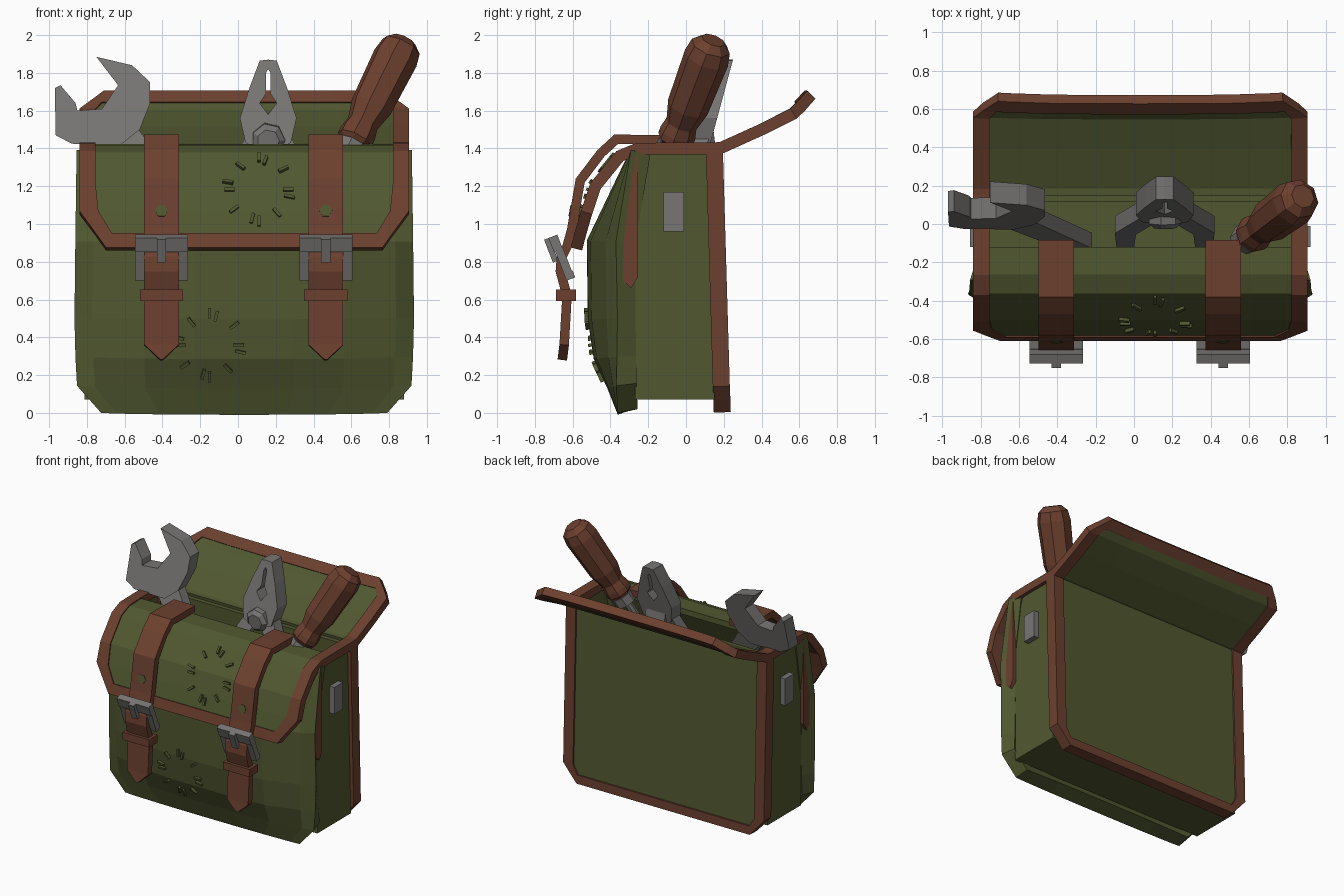
import bpy, bmesh, math
from mathutils import Vector, Matrix

if "Cube" in bpy.data.objects:
    bpy.data.objects.remove(bpy.data.objects["Cube"])


def material(name, rgb):
    m = bpy.data.materials.new(name)
    m.diffuse_color = (*rgb, 1)
    m.use_nodes = True
    m.node_tree.nodes["Principled BSDF"].inputs["Base Color"].default_value = m.diffuse_color
    return m


GREEN = material("olive canvas", (0.082, 0.098, 0.030))
BROWN = material("brown leather", (0.150, 0.051, 0.028))
METAL = material("grey steel", (0.185, 0.180, 0.172))
CX, HALF = 0.033, 0.872      # bag centre and half width


def finish(name, bm, mat, thick=0):
    bmesh.ops.delete(bm, geom=[v for v in bm.verts if not v.link_faces], context='VERTS')
    bmesh.ops.recalc_face_normals(bm, faces=bm.faces)
    me = bpy.data.meshes.new(name)
    bm.to_mesh(me)
    bm.free()
    me.materials.append(mat)
    ob = bpy.data.objects.new(name, me)
    bpy.context.collection.objects.link(ob)
    if thick:
        s = ob.modifiers.new("thickness", 'SOLIDIFY')
        s.thickness, s.offset, s.use_even_offset = thick, 0, True
    return ob


def sheet(name, rows, thick, part, mat, cx=CX, half=HALF, n=6, trim=0.085, caps=(0, 0)):
    """Sheet along rows (y, z, outer inset, inner inset, bulge); part = all, border or middle."""
    bm = bmesh.new()
    grid = []
    for r in rows:
        y, z, o, i, b = tuple(r) + (0, None, 0)[len(r) - 2:]
        i = min(o + trim if i is None else i, half - 0.001)
        xs = [o - half] + [(half - i) * (2 * k / n - 1) for k in range(n + 1)] + [half - o]
        grid.append([bm.verts.new((cx + x, y - b * (1 - (x / half) ** 4), z)) for x in xs])
    last = len(rows) - 2
    for j in range(last + 1):
        for k in range(n + 2):
            edge = k in (0, n + 1) or (caps[0] and j == 0) or (caps[1] and j == last)
            if part == "all" or edge == (part == "border"):
                bm.faces.new((grid[j][k], grid[j][k + 1], grid[j + 1][k + 1], grid[j + 1][k]))
    return finish(name, bm, mat, thick)


def trimmed(name, rows, thick, caps):
    sheet(name + "_trim", rows, thick, "border", BROWN, caps=caps)
    return sheet(name, rows, thick * 0.72, "middle", GREEN, caps=caps)


def box(name, centre, size, mat, matrix=Matrix()):
    bm = bmesh.new()
    bmesh.ops.create_cube(bm, size=1, matrix=matrix @ Matrix.Translation(centre) @ Matrix.Diagonal((*size, 1)))
    return finish(name, bm, mat)


def prism(name, pts, y0, thick, lean, mat, z0=1.43):
    """Front outline (x, z) extruded in depth and leaning back with height."""
    bm = bmesh.new()
    rings = [[bm.verts.new((x, y0 + s * thick / 2 + lean * (z - z0), z)) for x, z in pts] for s in (-1, 1)]
    bm.faces.new(rings[0])
    bm.faces.new(rings[1][::-1])
    for k in range(len(pts)):
        m = (k + 1) % len(pts)
        bm.faces.new((rings[0][k], rings[0][m], rings[1][m], rings[1][k]))
    return finish(name, bm, mat)


def lathe(name, a, b, rings, mat, sides=8):
    """Turned shape: rings (position along a-b, radius)."""
    a, b = Vector(a), Vector(b)
    q = (b - a).to_track_quat('Z', 'Y')
    bm = bmesh.new()
    loops = [[bm.verts.new(a.lerp(b, t) + q @ Vector((r * math.cos(2 * math.pi * k / sides),
              r * math.sin(2 * math.pi * k / sides), 0))) for k in range(sides)] for t, r in rings]
    bm.faces.new(loops[0])
    bm.faces.new(loops[-1])
    for p, c in zip(loops, loops[1:]):
        for k in range(sides):
            m = (k + 1) % sides
            bm.faces.new((p[k], p[m], c[m], c[k]))
    return finish(name, bm, mat)


# Bag panels
trimmed("back_panel", [(.192, .003, .12, .17), (.19, .07, .06, .125), (.187, .14), (.15, 1.40)], .09, (1, 0))
trimmed("back_flap", [(.15, 1.40), (.19, 1.405), (.40, 1.50), (.57, 1.585, 0, .085, .01),
                      (.615, 1.625, .05, .12, .02), (.675, 1.685, .13, .18, .025)], .062, (0, 1))
front = sheet("front_panel", [(-.31, .01, .12, .2), (-.315, .15, 0, .09, .05), (-.315, .3, 0, .09, .12),
                              (-.315, .5, 0, .09, .15), (-.32, .9, 0, .09, .15), (-.24, 1.38)],
              .11, "all", GREEN)
lid = trimmed("front_lid", [(-.12, 1.40), (-.26, 1.397), (-.35, 1.36), (-.48, 1.20), (-.527, 1.06, .0, .1),
                            (-.56, .945, .085, .17), (-.58, .868, .14, .2)], .062, (0, 1))

# Side walls, rims, corner strips and side plates
for side, tag in ((-1, "left"), (1, "right")):
    box(tag + "_wall", (CX + side * .825, -.06, .72), (.04, .42, 1.3), GREEN)
    box(tag + "_rim", (CX + side * (HALF - .0425), .03, 1.40), (.085, .31, .062), BROWN)
    strip = prism(tag + "_corner_strip", [(-.255, 1.37), (-.255, .72), (-.29, .66), (-.335, .70), (-.325, 1.1), (-.27, 1.37)],
                  0, .03, 0, BROWN)
    strip.matrix_world = Matrix.Translation((CX + side * .862, 0, 0)) @ Matrix.Rotation(math.pi / 2, 4, 'Z')
    box(tag + "_side_plate", (CX + side * .86, -.065, 1.065), (.055, .11, .21), METAL)
box("floor", (CX, -.06, .085), (1.67, .42, .03), GREEN)

# Straps, buckles and keeper loops
straps = []
for cx, tag in ((-.405, "left"), (.465, "right")):
    straps.append(sheet(tag + "_strap", [(-.085, 1.445), (-.22, 1.447), (-.37, 1.448), (-.45, 1.375), (-.56, 1.23),
                  (-.605, .97), (-.63, .88), (-.66, .82), (-.665, .75), (-.63, .62), (-.645, .36), (-.655, .28, .085)],
                  .05, "all", BROWN, cx=cx, half=.092, n=1, trim=.02))
    m = Matrix.Translation((cx, -.655, .82)) @ Matrix.Rotation(.37, 4, 'X')
    box(tag + "_buckle_top", (0, -.005, .085), (.28, .05, .08), METAL, m)
    for s in (-1, 1):
        box(tag + "_buckle_side", (s * .115, 0, -.035), (.05, .045, .17), METAL, m)
        box(tag + "_buckle_foot", (s * .095, .012, -.1), (.09, .03, .04), METAL, m)
    box(tag + "_buckle_tongue", (0, -.04, .06), (.05, .03, .13), METAL, m)
    box(tag + "_keeper_loop", (cx, -.635, .622), (.23, .105, .06), BROWN)

# Stitched patches and strap holes, laid on the surface below them
bpy.context.view_layer.update()


def on_surface(ob, x, z):
    hit, loc, nor, _ = ob.ray_cast(Vector((x, -2, z)), Vector((0, 1, 0)))
    return (loc, nor) if hit else (Vector((x, -.5, z)), Vector((0, -1, 0)))


for ob, px, pz, tag in ((lid, .11, 1.18, "lid"), (front, -.15, .36, "front")):
    for k in range(12):
        a = 2 * math.pi * k / 12 + .15 * (k % 3)
        r = .155 + .012 * (k % 2)
        loc, nor = on_surface(ob, px + r * math.cos(a), pz + r * math.sin(a))
        xa = Vector((math.cos(a), 0, math.sin(a)))
        xa = (xa - nor * xa.dot(nor)).normalized()
        m = Matrix((xa, nor.cross(xa), nor)).transposed().to_4x4()
        m.translation = loc
        box(tag + "_patch_stitch", (0, 0, .004), (.055, .016, .03), GREEN, m)
for ob, x in zip(straps, (-.405, .465)):
    loc, nor = on_surface(ob, x, 1.07)
    lathe("strap_hole", loc - nor * .01, loc + nor * .004, [(0, .034), (1, .034)], GREEN, 6)

# Wrench
prism("wrench_head", [(-.97, 1.72), (-.94, 1.735), (-.86, 1.64), (-.85, 1.60), (-.72, 1.61), (-.635, 1.735), (-.75, 1.885),
                      (-.56, 1.84), (-.465, 1.75), (-.465, 1.64), (-.52, 1.50), (-.62, 1.42), (-.88, 1.425), (-.965, 1.47)],
      .03, .11, .3, METAL)
prism("wrench_handle", [(-.72, 1.46), (-.54, 1.52), (-.22, 1.08), (-.34, 1.02)], .03, .08, .33, METAL)

# Pliers
for s in (-1, 1):
    half = [(0, 1.87), (.045, 1.865), (.10, 1.72), (.15, 1.56), (.12, 1.43), (0, 1.38), (0, 1.58),
            (.045, 1.64), (.012, 1.69), (.012, 1.80), (0, 1.82)]
    prism("pliers_jaw", [(.16 + s * x, z) for x, z in half], .07, .12, .27, METAL)
    prism("pliers_handle", [(.16 + s * x, z) for x, z in ((.0, 1.46), (.12, 1.46), (.26, 1.2), (.25, .95), (.16, .95), (.15, 1.18))],
          .07, .09, .32, METAL)
lathe("pliers_pivot", (.16, .15, 1.46), (.16, -.02, 1.44), [(0, .09), (.85, .09), (1, .06)], METAL, 7)

# Screwdriver
A, B = (.60, -.07, 1.41), (.875, .14, 1.962)
lathe("screwdriver_handle", A, B, [(.03, .075), (.07, .098), (.13, .098), (.22, .085), (.38, .112), (.85, .122), (.96, .108), (1.02, .065)], BROWN)
lathe("screwdriver_shaft", A, B, [(-.75, .03), (-.1, .03), (-.08, .085), (.03, .085)], METAL)
